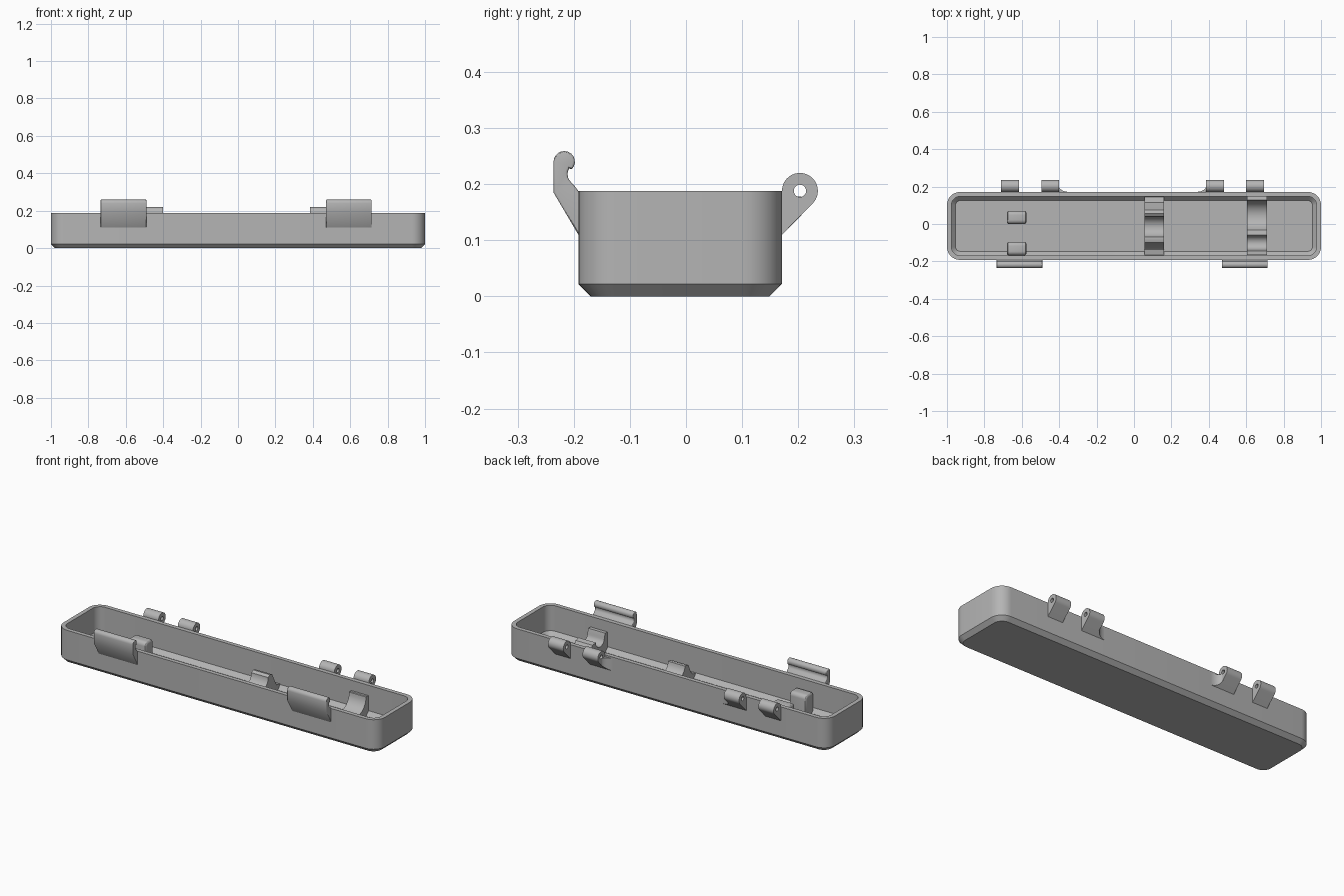
import bpy, bmesh
from math import sin, cos, pi, radians
from mathutils import Matrix

if "Cube" in bpy.data.objects:
    bpy.data.objects.remove(bpy.data.objects["Cube"], do_unlink=True)

grey = bpy.data.materials.new("plain grey")
grey.use_nodes = True
GREY = (0.46, 0.46, 0.46, 1)
grey.diffuse_color = GREY
for node in grey.node_tree.nodes:
    if node.type == 'BSDF_PRINCIPLED':
        node.inputs["Base Color"].default_value = GREY

BACK, FRONT, TOP = 0.171, -0.192, 0.188
MID = (BACK + FRONT) / 2


def finish(name, bm):
    """Turn a bmesh into a smooth-shaded object with sharp edges kept."""
    bmesh.ops.remove_doubles(bm, verts=bm.verts, dist=0.0002)
    bmesh.ops.recalc_face_normals(bm, faces=bm.faces)
    mesh = bpy.data.meshes.new(name)
    bm.to_mesh(mesh)
    bm.free()
    mesh.materials.clear()
    mesh.materials.append(grey)
    mesh.shade_smooth()
    mesh.set_sharp_from_angle(angle=radians(30))
    ob = bpy.data.objects.new(name, mesh)
    bpy.context.collection.objects.link(ob)
    return ob


def arc(cy, cz, r, a0, a1, n=12):
    angles = [radians(a0 + (a1 - a0) * i / n) for i in range(n + 1)]
    return [(cy + r * cos(a), cz + r * sin(a)) for a in angles]


def prism(name, outlines, x0, x1, bevel=0.0):
    """Extrude (y, z) outlines along x; a second outline is a hole."""
    curve = bpy.data.curves.new(name, 'CURVE')
    curve.dimensions = '2D'
    curve.fill_mode = 'BOTH'
    curve.extrude = (x1 - x0) / 2 - bevel
    curve.bevel_depth = bevel
    curve.bevel_resolution = 2
    curve.offset = -bevel
    for pts in outlines:
        spline = curve.splines.new('POLY')
        spline.points.add(len(pts) - 1)
        for p, (y, z) in zip(spline.points, pts):
            p.co = (y, z, 0, 1)
        spline.use_cyclic_u = True
    helper = bpy.data.objects.new(name + " helper", curve)
    bpy.context.collection.objects.link(helper)
    bpy.context.view_layer.update()
    graph = bpy.context.evaluated_depsgraph_get()
    mesh = bpy.data.meshes.new_from_object(helper.evaluated_get(graph))
    bm = bmesh.new()
    bm.from_mesh(mesh)
    bpy.data.objects.remove(helper, do_unlink=True)
    bpy.data.meshes.remove(mesh)
    # Local x, y, z become world y, z, x
    bm.transform(Matrix(((0, 0, 1, (x0 + x1) / 2), (1, 0, 0, 0),
                         (0, 1, 0, 0), (0, 0, 0, 1))))
    return finish(name, bm)


def loft(name, rings):
    """Skin closed rings of points and cap both ends."""
    bm = bmesh.new()
    loops = [[bm.verts.new(p) for p in ring] for ring in rings]
    n = len(loops[0])
    for a, b in zip(loops, loops[1:]):
        for i in range(n):
            j = (i + 1) % n
            bm.faces.new((a[i], a[j], b[j], b[i]))
    bm.faces.new(loops[0])
    bm.faces.new(loops[-1])
    return finish(name, bm)


# Tray: chamfered outside and inside
def tray_ring(inset, z, radius=0.07, n=8):
    r = radius - inset
    pts = []
    for q, (sx, sy) in enumerate([(1, 1), (-1, 1), (-1, -1), (1, -1)]):
        cx = sx * (1 - radius)
        cy = MID + sy * ((BACK - FRONT) / 2 - radius)
        pts += [(x, y, z) for x, y in arc(cx, cy, r, 90 * q, 90 * q + 90, n)]
    return pts


loft("tray", [tray_ring(*s) for s in [
    (0.022, 0), (0, 0.022), (0, TOP), (0.024, TOP), (0.024, 0.045), (0.046, 0.022)]])

# Front clips with a hooked, rounded tip
clip = [(FRONT + 0.006, 0.1), (-0.236, 0.185)]
clip += arc(-0.217, 0.24, 0.019, 180, -45)
clip += arc(-0.191, 0.218, 0.02, 150, 225, 6)
clip += [(-0.198, 0.196), (FRONT + 0.003, 0.184), (FRONT + 0.006, 0.18)]
for side, x0 in (("right", -0.735), ("left", 0.47)):
    prism(side + " clip", [clip], x0, x0 + 0.245, 0.004)

# Hinge knuckles with pin holes
HY, HZ, HR = 0.203, 0.188, 0.032
knuckle = [(BACK - 0.004, 0.106)] + arc(HY, HZ, HR, -45, 185, 24) + [(BACK - 0.004, 0.18)]
pin_hole = arc(HY, HZ, 0.011, 0, 345, 23)
for label, x0 in (("outer right", -0.71), ("inner right", -0.495),
                  ("inner left", 0.385), ("outer left", 0.60)):
    prism(label + " hinge knuckle", [knuckle, pin_hole], x0, x0 + 0.095)

# Curved gussets beside the inner knuckles
for side, x0, direction in (("right", -0.402, 1), ("left", 0.387, -1)):
    rings = []
    for i in range(9):
        a = i / 8 * pi / 2
        x = x0 + direction * 0.05 * (1 - cos(a))
        d = 0.001 + 0.034 * (1 - sin(a))
        wall = BACK - 0.004
        rings.append([(x, wall, 0.106), (x, BACK + d, 0.11 + d),
                      (x, BACK + d, TOP - 0.01), (x, wall, TOP - 0.01)])
    loft(side + " hinge gusset", rings)

# Rounded posts inside
for label, y0, y1 in (("rear", 0.0, 0.07), ("front", -0.168, -0.095)):
    r = 0.022
    post = [(y0, 0.012), (y1, 0.012)]
    post += arc(y1 - r, 0.138 - r, r, 0, 90, 6) + arc(y0 + r, 0.138 - r, r, 90, 180, 6)
    prism(label + " post", [post], -0.68, -0.575, 0.012)

# Middle cradle: two humps around a dip
middle = [(-0.165, 0.015), (0.145, 0.015), (0.145, 0.05), (0.115, 0.055), (0.09, 0.1)]
middle += [(0.075, 0.13), (0.055, 0.135), (0.04, 0.125)]
middle += arc(-0.015, 0.125, 0.055, -5, -175)
middle += [(-0.08, 0.122), (-0.1, 0.115), (-0.12, 0.07), (-0.14, 0.05), (-0.165, 0.045)]
prism("middle cradle", [middle], 0.055, 0.16)

# End cradle: raised ends with two scooped seats
end = [(-0.165, 0.015), (0.147, 0.015), (0.147, 0.13), (0.128, 0.133)]
end += arc(0.045, 0.13, 0.08, 0, -140)
end += [(-0.032, 0.105), (-0.06, 0.11)]
end += arc(-0.1, 0.108, 0.038, 0, -180)
end += [(-0.145, 0.13), (-0.165, 0.13)]
prism("end cradle", [end], 0.605, 0.71)
